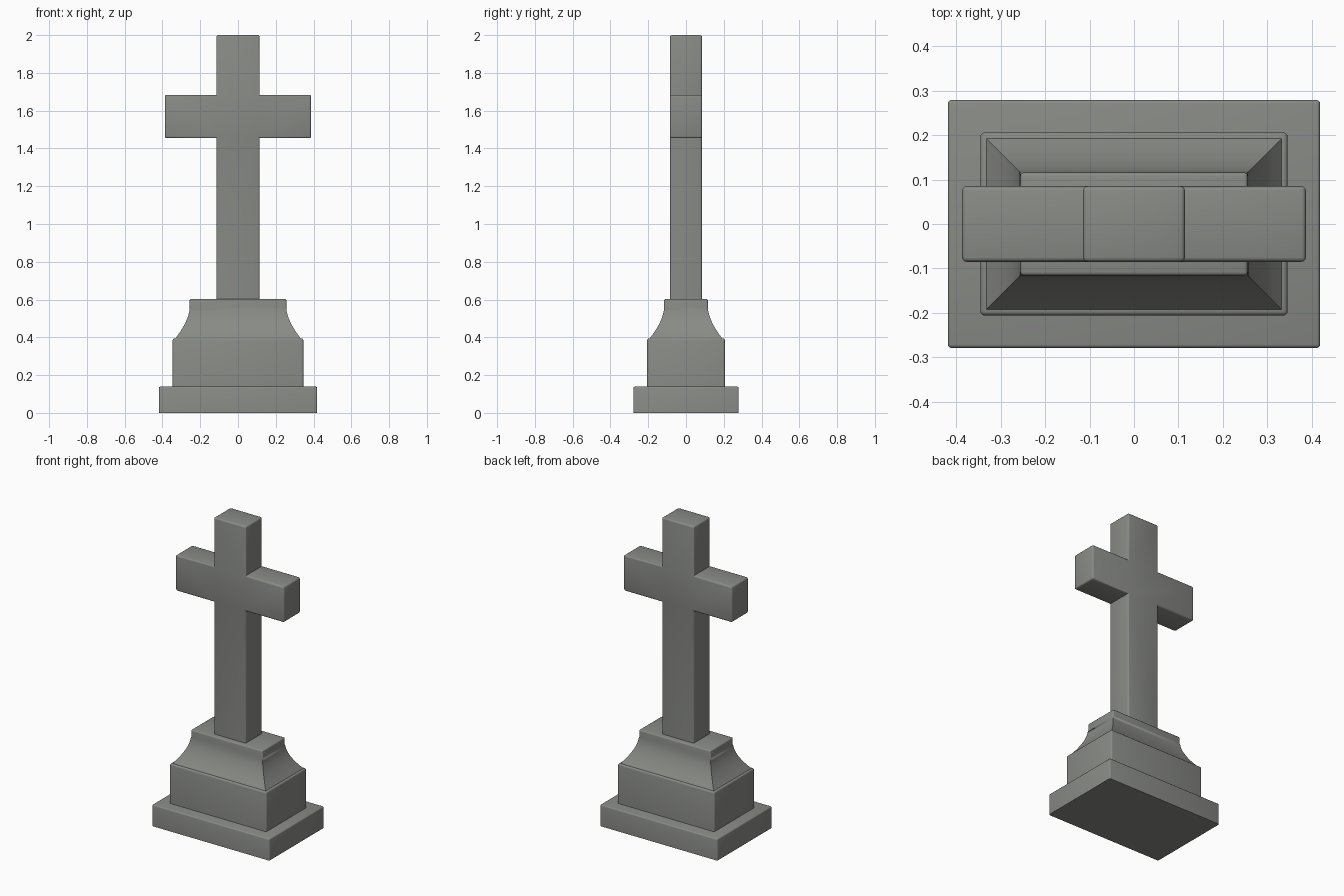
import bpy, bmesh, math

if "Cube" in bpy.data.objects:
    bpy.data.objects.remove(bpy.data.objects["Cube"])

stone = bpy.data.materials.new("grey_stone")
stone.diffuse_color = (0.25, 0.258, 0.24, 1)
stone.use_nodes = True
stone.node_tree.nodes["Principled BSDF"].inputs["Base Color"].default_value = stone.diffuse_color


def finish(name, bm, bevel_edges, width):
    """Round the chosen edges and turn the bmesh into an object."""
    bmesh.ops.recalc_face_normals(bm, faces=bm.faces)
    edges = [e for e in bm.edges if bevel_edges(e)]
    bmesh.ops.bevel(bm, geom=edges, offset=width, segments=3, profile=0.5,
                    affect='EDGES', clamp_overlap=True)
    me = bpy.data.meshes.new(name)
    bm.to_mesh(me)
    bm.free()
    me.materials.append(stone)
    ob = bpy.data.objects.new(name, me)
    bpy.context.collection.objects.link(ob)
    bpy.ops.object.select_all(action='DESELECT')
    ob.select_set(True)
    bpy.context.view_layer.objects.active = ob
    bpy.ops.object.shade_smooth_by_angle(angle=math.radians(35))
    return ob


def stack(name, rings, bevel_edges, width):
    """Rectangular rings (half x, half y, z) skinned into a solid."""
    bm = bmesh.new()
    loops = [[bm.verts.new((sx * x, sy * y, z))
              for sx, sy in ((-1, -1), (1, -1), (1, 1), (-1, 1))] for x, y, z in rings]
    for a, b in zip(loops, loops[1:]):
        for i in range(4):
            j = (i + 1) % 4
            bm.faces.new((a[i], a[j], b[j], b[i]))
    bm.faces.new(loops[0][::-1])
    bm.faces.new(loops[-1])
    return finish(name, bm, bevel_edges, width)


def above(z):
    """Convex edges that are not lying on the bottom."""
    return lambda e: (max(v.co.z for v in e.verts) > z + 1e-4
                      and e.is_convex and e.calc_face_angle() > 0.7)


# Stepped base
stack("plinth", [(0.419, 0.279, 0), (0.419, 0.279, 0.139)], above(0), 0.008)
stack("pedestal_block", [(0.346, 0.206, 0.139), (0.346, 0.206, 0.394)], above(0.139), 0.01)

# Concave flare ending in a short upright cap
rings = []
for i in range(9):
    t = 1 - i / 8
    d = 0.078 * t ** 1.7
    rings.append((0.256 + d, 0.116 + d, 0.557 - 0.165 * t))
rings.append((0.256, 0.116, 0.603))
stack("flared_cap", rings,
      lambda e: min(v.co.z for v in e.verts) > 0.55 and e.is_convex
      and e.calc_face_angle() > 0.7, 0.008)

# Cross: half outline mirrored, extruded front to back, outer edges rounded
half = [(0.1145, 0.6), (0.1145, 1.454), (0.387, 1.454), (0.387, 1.684),
        (0.1145, 1.684), (0.1145, 2.0)]
outline = half + [(-x, z) for x, z in reversed(half)]
bm = bmesh.new()
face = bm.faces.new([bm.verts.new((x, -0.085, z)) for x, z in outline])
new = bmesh.ops.extrude_face_region(bm, geom=[face], use_keep_orig=True)["geom"]
bmesh.ops.translate(bm, vec=(0, 0.17, 0),
                    verts=[g for g in new if isinstance(g, bmesh.types.BMVert)])
finish("cross", bm, above(0.6), 0.01)
